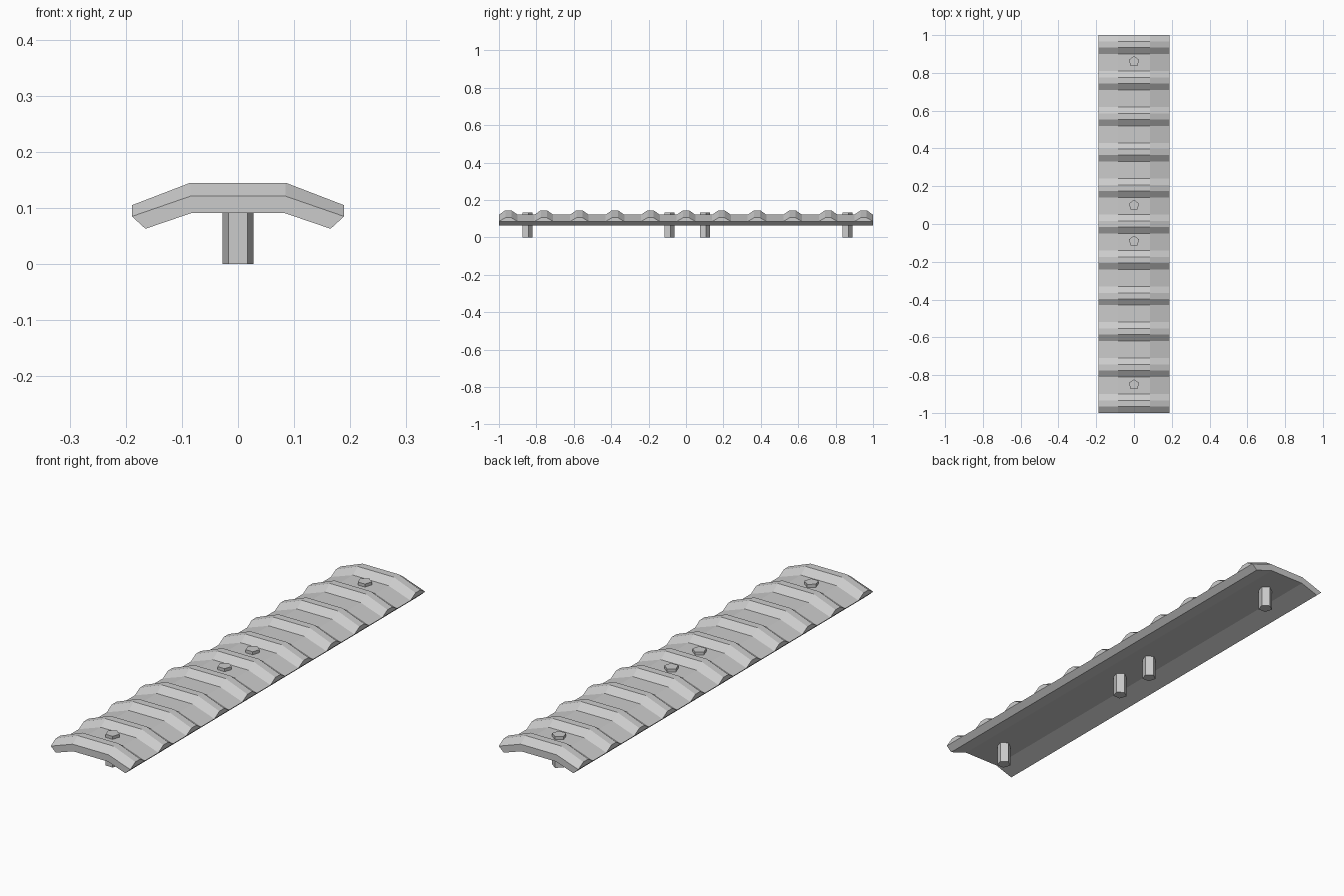
import bpy, bmesh, math

if "Cube" in bpy.data.objects:
    bpy.data.objects.remove(bpy.data.objects["Cube"])


def make_object(name, bm):
    bmesh.ops.recalc_face_normals(bm, faces=bm.faces)
    mesh = bpy.data.meshes.new(name)
    bm.to_mesh(mesh)
    bm.free()
    obj = bpy.data.objects.new(name, mesh)
    bpy.context.collection.objects.link(obj)
    return obj


def section(h):
    # Arched plate cross-section; h raises the top surface into a ridge
    half = [(0.083, 0.091), (0.165, 0.063), (0.189, 0.085),
            (0.189, 0.085 + 0.020 * h), (0.085, 0.121 + 0.024 * h)]
    return half + [(-x, z) for x, z in reversed(half)]


# Ribbed plate: cross-section lofted along y, with eleven trapezoid ridges
bm = bmesh.new()
rings = []
for i in range(11):
    centre = -0.95 + 0.19 * i
    for dy, h in ((-0.05, 0), (-0.016, 1), (0.016, 1), (0.05, 0)):
        rings.append([bm.verts.new((x, centre + dy, z)) for x, z in section(h)])
for a, b in zip(rings, rings[1:]):
    n = len(a)
    for j in range(n):
        k = (j + 1) % n
        bm.faces.new((a[j], a[k], b[k], b[j]))
bm.faces.new(rings[0])
bm.faces.new(rings[-1])
bmesh.ops.remove_doubles(bm, verts=bm.verts, dist=0.0001)
make_object("ribbed_plate", bm)

# Five-sided pegs through the plate, sitting between ridges
for i, y in enumerate((-0.851, -0.091, 0.099, 0.86)):
    bpy.ops.mesh.primitive_cylinder_add(vertices=5, radius=0.029, depth=0.134,
                                        location=(0, y, 0.067))
    bpy.context.object.name = f"peg_{i + 1}"
